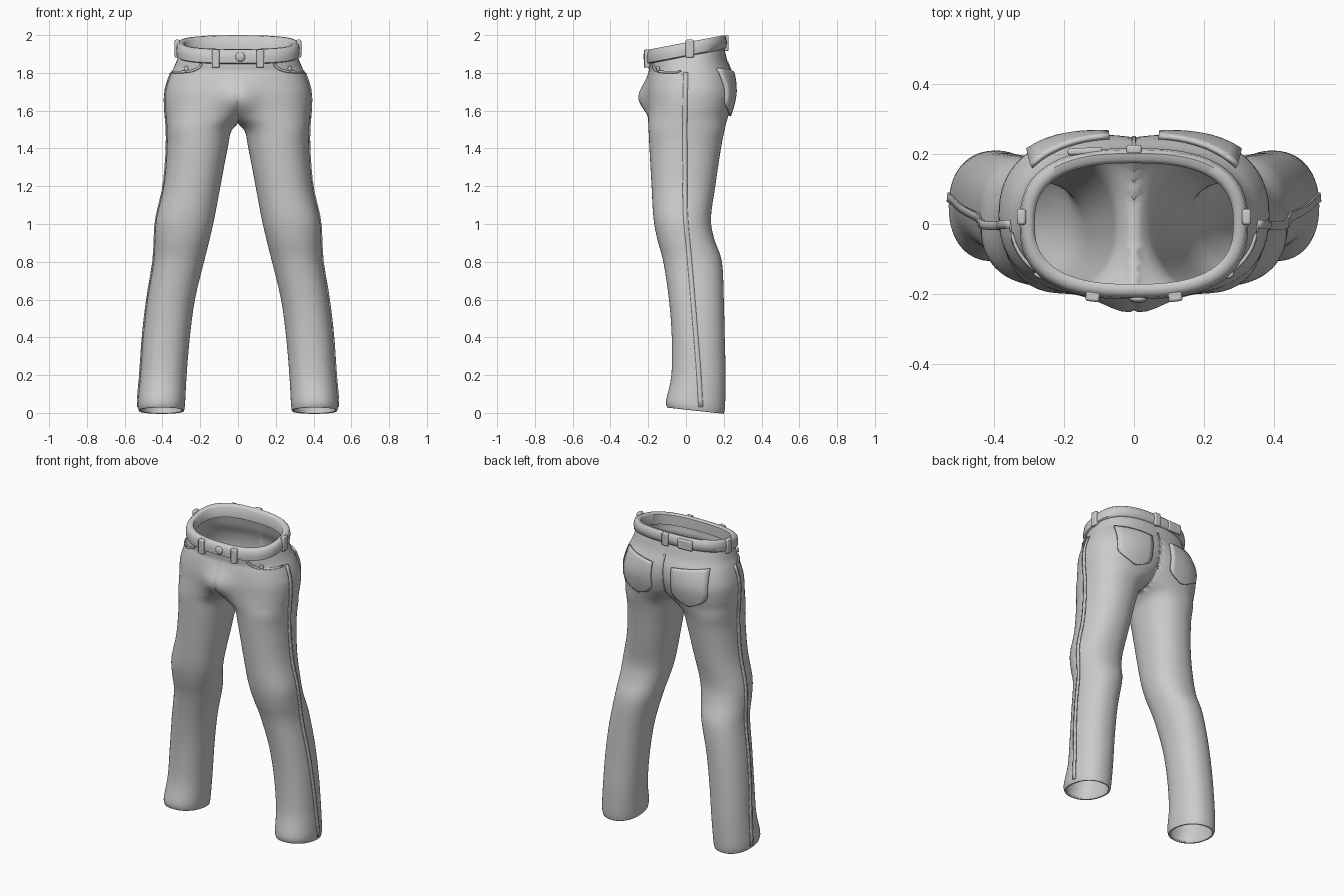
import bpy, bmesh, math
from mathutils import Vector
from mathutils.bvhtree import BVHTree

cube = bpy.data.objects.get("Cube")
if cube:
    bpy.data.objects.remove(cube, do_unlink=True)

cloth = bpy.data.materials.new("light grey cloth")
cloth.use_nodes = True
GREY = (0.6, 0.6, 0.6, 1)
cloth.diffuse_color = GREY
cloth.node_tree.nodes["Principled BSDF"].inputs["Base Color"].default_value = GREY


def finish(name, bm, mirror=False, solid=0, offset=-1, bevel=0, angle=40):
    mesh = bpy.data.meshes.new(name)
    bm.to_mesh(mesh)
    bm.free()
    mesh.materials.append(cloth)
    obj = bpy.data.objects.new(name, mesh)
    bpy.context.collection.objects.link(obj)
    bpy.ops.object.select_all(action="DESELECT")
    obj.select_set(True)
    bpy.context.view_layer.objects.active = obj
    bpy.ops.object.shade_smooth_by_angle(angle=math.radians(angle))
    if mirror:
        mod = obj.modifiers.new("mirror", "MIRROR")
        mod.use_clip = True
    if solid:
        mod = obj.modifiers.new("thickness", "SOLIDIFY")
        mod.thickness, mod.offset = solid, offset
    if bevel:
        mod = obj.modifiers.new("soft edges", "BEVEL")
        mod.width, mod.segments = bevel, 2
    return obj


def ellipse(x0, x1, y0, y1, power, count):
    """Rounded-box outline, counter-clockwise from above."""
    points = []
    for i in range(count):
        t = math.tau * i / count
        c, s = math.cos(t), math.sin(t)
        u = math.copysign(abs(c) ** (2 / power), c)
        v = math.copysign(abs(s) ** (2 / power), s)
        points.append(((x0 + x1) / 2 + u * (x1 - x0) / 2,
                       (y0 + y1) / 2 + v * (y1 - y0) / 2))
    return points


def loft(bm, rings, wrap=False):
    rows = [[bm.verts.new(p) for p in ring] for ring in rings]
    if wrap:
        rows.append(rows[0])
    for low, high in zip(rows, rows[1:]):
        n = len(low)
        for i in range(n):
            j = (i + 1) % n
            bm.faces.new((low[i], low[j], high[j], high[i]))


def smooth_rows(keys, steps):
    """Catmull-Rom interpolation of section rows."""
    out = []
    for i in range(len(keys) - 1):
        a, b = keys[max(i - 1, 0)], keys[i]
        c, d = keys[i + 1], keys[min(i + 2, len(keys) - 1)]
        for k in range(steps):
            t = k / steps
            out.append([q + 0.5 * t * (r - p + t * (2 * p - 5 * q + 4 * r - s + t * (3 * (q - r) + s - p)))
                        for p, q, r, s in zip(a, b, c, d)])
    return out + [keys[-1]]


# Leg and hip sections: height, inner x, outer x, front y, back y, squareness, slope
SECTIONS = [
    (.017, .285, .525, -.10, .20, 2.2, -.11),
    (.06, .28, .53, -.105, .207, 2.2, -.08),
    (.2, .272, .517, -.077, .21, 2.2, 0),
    (.4, .255, .503, -.075, .205, 2.2, 0),
    (.6, .228, .48, -.09, .20, 2.2, 0),
    (.8, .18, .447, -.12, .19, 2.2, 0),
    (.92, .15, .44, -.152, .15, 2.2, 0),
    (1.03, .125, .432, -.172, .132, 2.2, 0),
    (1.2, .093, .393, -.182, .155, 2.2, 0),
    (1.4, .055, .376, -.193, .185, 2.2, 0),
    (1.5, .03, .377, -.198, .205, 2.3, 0),
    (1.56, -.05, .38, -.2, .22, 2.3, 0),
    (1.62, -.12, .386, -.2, .24, 2.3, 0),
    (1.7, -.17, .385, -.2, .255, 2.3, 0),
    (1.78, -.25, .362, -.197, .247, 2.3, .02),
    (1.83, -.32, .338, -.195, .222, 2.4, .1),
    (1.88, -.31, .318, -.198, .205, 2.5, .19),
    (1.93, -.3, .3, -.195, .19, 2.6, .19),
]
bm = bmesh.new()
rings = []
for z, x0, x1, y0, y1, power, slope in smooth_rows(SECTIONS, 4):
    ring = []
    for x, y in ellipse(x0, x1, y0, y1, power, 72):
        x = max(x, 0)
        # Fullness at the fly
        if y < 0:
            y -= .065 * math.exp(-(x / .1) ** 2 - ((z - 1.665) / .09) ** 2)
        ring.append((x, y, z + slope * y))
    rings.append(ring)
loft(bm, rings)
centre = [f for f in bm.faces if all(v.co.x < 1e-5 for v in f.verts)]
bmesh.ops.delete(bm, geom=centre, context="FACES")
bmesh.ops.remove_doubles(bm, verts=bm.verts, dist=1e-5)
body = finish("trousers_body", bm, mirror=True, solid=.012, angle=60)

# Waistband: a padded profile swept round the sloping waist
bm = bmesh.new()
rings = []
for out, up in [(-.028, 0), (.002, 0), (.012, .006), (.015, .035), (.01, .064),
                (.0, .075), (-.018, .075), (-.028, .066)]:
    rings.append([(x, y, 1.886 + .19 * y + up)
                  for x, y in ellipse(-.312 - out, .312 + out, -.2 - out, .202 + out, 2.6, 72)])
loft(bm, rings, wrap=True)
finish("waistband", bm, angle=50)

# Surface that panels are laid on
bpy.context.view_layer.update()
tree = BVHTree.FromObject(body, bpy.context.evaluated_depsgraph_get())


def panel(name, edge_a, edge_b, axis, side, thick, cols=8, mirror=True):
    """Panel between two edge lines, laid on the body along one axis."""
    direction = Vector((0, 0, 0))
    direction[axis] = -side
    a, b = smooth_rows(edge_a, 4), smooth_rows(edge_b, 4)
    bm = bmesh.new()
    rows = []
    for (p, pz), (q, qz) in zip(a, b):
        row = []
        for k in range(cols + 1):
            t = k / cols
            start = Vector((0, 0, pz + (qz - pz) * t))
            start[1 - axis] = p + (q - p) * t
            start[axis] = side
            hit = tree.ray_cast(start, direction)[0] or tree.find_nearest(start)[0]
            row.append(bm.verts.new(hit))
        rows.append(row)
    for low, high in zip(rows, rows[1:]):
        for i in range(cols):
            bm.faces.new((low[i], low[i + 1], high[i + 1], high[i]))
    bm.normal_update()
    if sum(f.normal.dot(direction) for f in bm.faces) > 0:
        bmesh.ops.reverse_faces(bm, faces=bm.faces)
    return finish(name, bm, mirror=mirror, solid=thick, offset=1)


# Back pockets with pointed bottoms
panel("back_pockets", [(.07, 1.8), (.075, 1.7), (.085, 1.62), (.17, 1.575)],
      [(.29, 1.82), (.3, 1.72), (.29, 1.63), (.19, 1.575)], 1, 1, .014)

# Front pocket openings
panel("front_pocket_trim", [(.185, 1.85), (.2, 1.825), (.24, 1.805), (.3, 1.797), (.345, 1.797)],
      [(.197, 1.85), (.21, 1.832), (.245, 1.815), (.3, 1.808), (.345, 1.808)], 1, -1, .008, cols=2)

# Outer leg seams
SEAM = [(0, 1.8), (-.005, 1.6), (-.005, 1.3), (-.003, 1.05), (.02, .8),
        (.045, .5), (.065, .25), (.078, .03)]
panel("side_seams", [(y - .012, z) for y, z in SEAM],
      [(y + .012, z) for y, z in SEAM], 0, 1, .007, cols=2)

# Centre back seam
panel("back_seam", [(-.006, 1.86), (-.006, 1.75), (-.006, 1.62)],
      [(.006, 1.86), (.006, 1.75), (.006, 1.62)], 1, 1, .005, cols=2, mirror=False)


def block(name, place, size, turn, lean=0):
    """Small rounded strip standing on the waistband."""
    bm = bmesh.new()
    bmesh.ops.create_cube(bm, size=1)
    bmesh.ops.scale(bm, vec=size, verts=bm.verts)
    obj = finish(name, bm, bevel=.007)
    obj.location = place
    obj.rotation_euler = (lean, 0, turn)


def stud(name, place, radius, turn):
    """Domed metal button facing outwards."""
    bm = bmesh.new()
    bmesh.ops.create_uvsphere(bm, u_segments=16, v_segments=8, radius=radius)
    bmesh.ops.scale(bm, vec=(1, .45, 1), verts=bm.verts)
    obj = finish(name, bm)
    obj.location = place
    obj.rotation_euler.z = turn


# Belt loops, label patch, button and rivets
for side, word in ((1, "left"), (-1, "right")):
    block(word + "_front_loop", (side * .118, -.207, 1.875), (.04, .03, .095), side * .12)
    block(word + "_side_loop", (side * .322, .02, 1.928), (.026, .045, .095), 0)
    stud(word + "_pocket_rivet", (side * .275, -.148, 1.822), .014, side * .6)
    stud(word + "_side_rivet", (side * .352, -.01, 1.79), .014, math.pi / 2)
block("back_loop", (0, .213, 1.958), (.044, .026, .084), 0)
block("waist_label", (-.14, .208, 1.955), (.1, .02, .064), .04)
stud("waist_button", (.012, -.214, 1.885), .026, 0)
